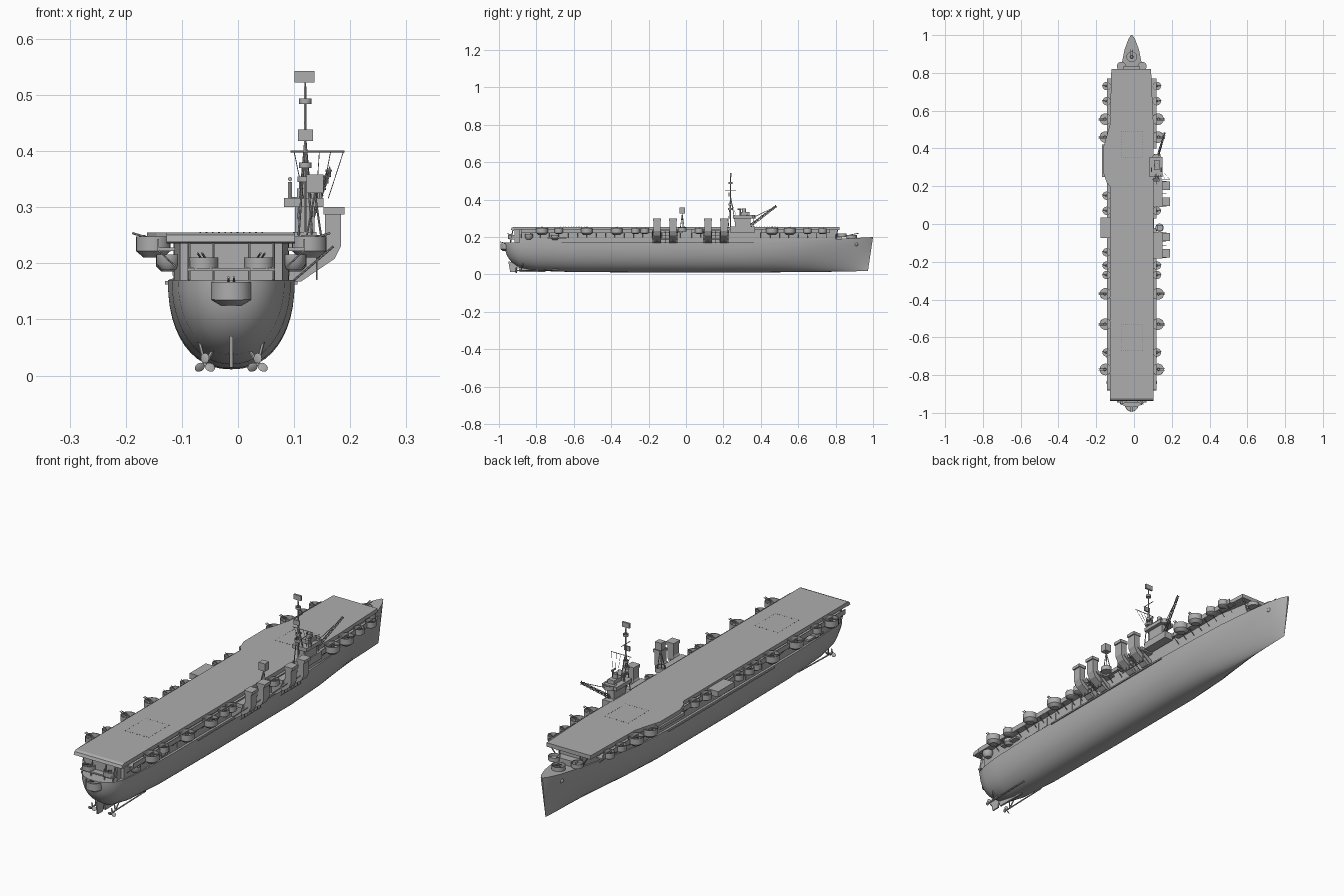
import bpy, bmesh, math
from mathutils import Vector

if "Cube" in bpy.data.objects:
    bpy.data.objects.remove(bpy.data.objects["Cube"])

XC = -0.012  # hull centreline


def material(name, value):
    m = bpy.data.materials.new(name)
    m.use_nodes = True
    m.diffuse_color = (value, value, value, 1)
    m.node_tree.nodes["Principled BSDF"].inputs["Base Color"].default_value = (value, value, value, 1)
    return m


GREY = material("ship_grey", 0.42)
DARK = material("dark_grey", 0.12)


def finish(name, bm, smooth=False, mat=GREY):
    bmesh.ops.recalc_face_normals(bm, faces=bm.faces)
    me = bpy.data.meshes.new(name)
    bm.to_mesh(me)
    bm.free()
    me.materials.append(mat)
    ob = bpy.data.objects.new(name, me)
    bpy.context.collection.objects.link(ob)
    if smooth:
        bpy.ops.object.select_all(action="DESELECT")
        ob.select_set(True)
        bpy.context.view_layer.objects.active = ob
        bpy.ops.object.shade_smooth_by_angle(angle=math.radians(40))
    return ob


def add_box(bm, x, y, z):
    vs = bmesh.ops.create_cube(bm, size=1)["verts"]
    for v in vs:
        v.co = [(r[0] + r[1]) / 2 + c * (r[1] - r[0]) for r, c in zip((x, y, z), v.co)]


def add_rod(bm, a, b, r, seg=6, r2=None):
    a, b = Vector(a), Vector(b)
    d = b - a
    vs = bmesh.ops.create_cone(bm, cap_ends=True, segments=seg, radius1=r,
                               radius2=r if r2 is None else r2, depth=d.length)["verts"]
    q = d.to_track_quat("Z", "Y")
    for v in vs:
        v.co = q @ v.co + (a + b) / 2


def box(name, x, y, z, mat=GREY):
    bm = bmesh.new()
    add_box(bm, x, y, z)
    return finish(name, bm, mat=mat)


def rods(name, pairs, r):
    bm = bmesh.new()
    for a, b in pairs:
        add_rod(bm, a, b, r)
    return finish(name, bm)


def prism(name, pts, place, lo, hi):
    """Extrude an outline; place(u, v, w) maps it to space."""
    bm = bmesh.new()
    ends = [[bm.verts.new(place(u, v, w)) for u, v in pts] for w in (lo, hi)]
    for e in ends:
        bm.faces.new(e)
    for i in range(len(pts)):
        j = (i + 1) % len(pts)
        bm.faces.new((ends[0][i], ends[0][j], ends[1][j], ends[1][i]))
    return finish(name, bm)


def loft(name, rings):
    bm = bmesh.new()
    rows = [[bm.verts.new(p) for p in ring] for ring in rings]
    for a, b in zip(rows, rows[1:]):
        for i in range(len(a)):
            j = (i + 1) % len(a)
            bm.faces.new((a[i], a[j], b[j], b[i]))
    bm.faces.new(rows[0])
    bm.faces.new(rows[-1])
    return finish(name, bm, True)


def tub(name, x, y, z, r, h, taper=0.0):
    """Open round gun tub with a floor and thin wall."""
    bm = bmesh.new()
    prof = [(0, z - taper), (r * (0.55 if taper else 1), z - taper), (r, z), (r, z + h),
            (r * 0.92, z + h), (r * 0.92, z + h * 0.3), (0, z + h * 0.3)]
    vs = [bm.verts.new((p[0], 0, p[1])) for p in prof]
    es = [bm.edges.new(e) for e in zip(vs, vs[1:])]
    bmesh.ops.spin(bm, geom=vs + es, axis=(0, 0, 1), cent=(0, 0, 0), steps=20, angle=math.tau)
    bmesh.ops.remove_doubles(bm, verts=bm.verts, dist=1e-5)
    bmesh.ops.translate(bm, verts=bm.verts, vec=(x, y, 0))
    return finish(name, bm, True)


def gun(name, x, y, z, aim, barrels=1, size=1.0):
    bm = bmesh.new()
    d = Vector(aim).normalized()
    side = d.cross(Vector((0, 0, 1))).normalized() * 0.005 * size
    p = Vector((x, y, z))
    add_rod(bm, p, p + Vector((0, 0, 0.014 * size)), 0.009 * size, 10, 0.006 * size)
    for k in range(barrels):
        o = p + Vector((0, 0, 0.015 * size)) + side * (2 * k - barrels + 1)
        add_rod(bm, o - d * 0.01 * size, o + d * 0.04 * size, 0.0022 * size)
    return finish(name, bm)


# Hull: y, half beam, keel height, fullness
stations = [(-.968, .025, .135, 2), (-.957, .053, .10, 2), (-.935, .078, .068, 2.1), (-.89, .095, .037, 2.1),
            (-.8, .106, .02, 2.1), (-.6, .113, .013, 2.2), (-.2, .113, .011, 2.25), (.3, .113, .011, 2.2),
            (.5, .104, .012, 2.0), (.65, .087, .013, 1.7), (.8, .06, .015, 1.4), (.9, .038, .017, 1.2),
            (.95, .018, .019, 1.1), (.97, .004, .02, 1.0)]


def sheer(y):
    return 0.17 + 0.03 * max(0, (y - 0.45) / 0.52)


rings = []
for y, w, zb, n in stations:
    zt, ring = sheer(y), []
    for i in range(25):
        t = math.pi * i / 24
        c, s = math.cos(t), math.sin(t)
        z = zt - (zt - zb) * abs(s) ** (2 / n)
        rake = 0.03 * max(0, (y - 0.6) / 0.37) * z / 0.2
        ring.append((XC + math.copysign(w * abs(c) ** (2 / n), c), y + rake, z))
    rings.append(ring)
loft("hull", rings)

# Hangar walls follow the hull plan below the flight deck
rings = []
for y, w, zb, n in stations[3:11]:
    w = min(w - 0.004, 0.103)
    rings.append([(XC + s * w, y, z) for s, z in ((-1, sheer(y) - .01), (1, sheer(y) - .01), (1, .237), (-1, .237))])
loft("hangar", rings)
box("stern_house", (XC - .078, XC + .078), (-.918, -.88), (.155, .237))

# Flight deck with rounded stern edge and port bulge
outline = [(-.127, -.92), (.102, -.92), (.102, .55), (.09, .82), (-.12, .82), (-.127, .53),
           (-.143, .47), (-.162, .41), (-.162, .27), (-.145, .22), (-.127, .2)]
prism("flight_deck", outline, lambda u, v, w: (u, v, w), .238, .255)
prism("stern_round_down", [(-.92, .255), (-.932, .25), (-.937, .238), (-.92, .235)],
      lambda u, v, w: (w, u, v), -.127, .102)

# Dashed lift outlines and deck seams
bm = bmesh.new()
for yc in (-.6, .42):
    for i in range(11):
        t = -.055 + .011 * i
        for x, y in ((XC + t, yc - .07), (XC + t, yc + .07), (XC - .055, yc + t * 1.27), (XC + .055, yc + t * 1.27)):
            add_box(bm, (x - .0015, x + .0015), (y - .0015, y + .0015), (.254, .2556))
finish("lift_markings", bm, mat=DARK)

# Catwalks with railings along both deck edges
for s, side in ((-1, "right"), (1, "left")):
    for lo, hi in ((-.88, -.02), (.03, .22), (.4, .77)):
        inner, outer = sorted((XC + s * .1, XC + s * .13))
        box(side + "_catwalk", (inner, outer), (lo, hi), (.222, .228))
        edge = XC + s * .13
        box(side + "_catwalk_wall", (edge - .0012, edge + .0012), (lo, hi), (.222, .243))
        n = int((hi - lo) / .05) + 1
        rods(side + "_catwalk_braces", [((XC + s * .1, lo + .05 * i, .195), (edge, lo + .05 * i, .223)) for i in range(n)], .0015)
box("right_bulge_catwalk", (-.17, -.12), (.25, .42), (.225, .238))

# Gun tubs down both sides
big = (.555, .46, -.37, -.53, -.77)
small = (.73, .65, .15, .07, -.15, -.22, -.27, -.68)
for s, side in ((-1, "right"), (1, "left")):
    for y in big:
        tub(side + "_large_tub", XC + s * .139, y, .222, .031, .026, .012)
        gun(side + "_twin_gun", XC + s * .142, y, .23, (s, 0, .3), 2, .9)
    for y in small:
        if s > 0 and -.16 < y < .16 and y != .07:
            continue
        tub(side + "_small_tub", XC + s * .133, y, .222, .022, .024, .006)
        gun(side + "_light_gun", XC + s * .135, y, .23, (s, .2, .5), 1, .6)
    # Low quarter sponsons
    tub(side + "_quarter_sponson", XC + s * .112, -.7, .195, .022, .016, .01)
    tub(side + "_stern_sponson", XC + s * .112, -.84, .2, .022, .016, .012)
    # Side strakes, hull plates and anchors
    x0, x1 = sorted((XC + s * .108, XC + s * .118))
    box(side + "_strake", (x0, x1), (-.42, .3), (.162, .168))
    box(side + "_boat_platform", (x0 - .008, x1 + .008), (-.74, -.64), (.192, .2))
    bm = bmesh.new()
    for i in range(8):
        a, b = sorted((XC + s * .1, XC + s * .105))
        add_box(bm, (a, b), (-.6 + .055 * i, -.57 + .055 * i), (.178, .215))
    finish(side + "_hangar_shutters", bm)
    bm = bmesh.new()
    bmesh.ops.create_uvsphere(bm, u_segments=10, v_segments=6, radius=.011)
    bmesh.ops.translate(bm, verts=bm.verts, vec=(XC + s * .03, .91, .162))
    finish(side + "_anchor", bm, True)
box("right_centre_gallery", (-.178, -.125), (-.075, .035), (.222, .246))

# Stern galleries and tub
tub("stern_tub", XC, -.957, .135, .036, .032, .01)
gun("stern_gun", XC, -.957, .15, (0, -1, .25), 2)
for s in (-1, 1):
    tub("stern_side_tub", XC + s * .05, -.925, .19, .026, .02)
    gun("stern_side_gun", XC + s * .05, -.925, .197, (s * .2, -1, .3), 2, .8)
box("stern_gallery", (XC - .078, XC + .078), (-.945, -.9), (.186, .192))
rods("stern_pillars", [((XC + x, -.94, .155 if abs(x) < .06 else .17), (XC + x, -.925, .24))
                       for x in (-.075, -.032, .032, .075)], .0025)

# Forecastle
tub("bow_tub", XC, .885, .19, .028, .022)
gun("bow_gun", XC, .885, .198, (0, 1, .2), 2)
box("bow_house", (XC - .045, XC + .045), (.77, .835), (.18, .215))
for s in (-1, 1):
    tub("bow_side_tub", XC + s * .055, .835, .2, .024, .018)
rods("bow_deck_pillars", [((XC + s * .05, .8, .18), (XC + s * x, .81, .24)) for s in (-1, 1) for x in (.05, .09)], .003)

# Funnels in two pairs on the left side
funnel = [(.09, .165), (.113, .168), (.172, .208), (.184, .232), (.184, .29), (.155, .29),
          (.155, .245), (.146, .23), (.09, .195)]
for yc in (-.112, .16):
    for y in (yc - .043, yc + .043):
        prism("funnel", funnel, lambda u, v, w: (u, w, v), y - .019, y + .019)
        box("funnel_cap", (.152, .19), (y - .022, y + .022), (.287, .3))
    box("funnel_platform", (.09, .15), (yc - .07, yc + .07), (.222, .238))
    bars = []
    for i in range(7):
        y = yc - .066 + .022 * i
        bars += [((.1, y, .17), (.17, y, .23)), ((.14, y, .17), (.14, y, .235))]
    for z in (.172, .19, .21):
        bars.append(((.14, yc - .07, z), (.14, yc + .07, z)))
    rods("funnel_lattice", bars, .0016)

# Radar mast between the funnels
tub("radar_platform", .135, -.02, .23, .022, .02)
legs = [((.135 + a, -.02 + b, .235), (.137, -.02, .325)) for a, b in ((-.015, -.012), (-.015, .012), (.015, 0))]
rods("radar_mast", legs, .0018)
box("aft_radar", (.122, .152), (-.034, -.006), (.325, .358))

# Island
box("island_base", (.098, .14), (.235, .37), (.225, .256))
box("island_tower", (.102, .136), (.262, .345), (.25, .305))
box("bridge", (.082, .152), (.25, .355), (.3, .316))
box("pilot_house", (.105, .135), (.285, .34), (.315, .333))
tub("bridge_wing", .12, .345, .3, .026, .018)
tub("director", .12, .31, .332, .011, .02)
for x in (.093, .145):
    rods("signal_lamp", [((x, .29, .31), (x, .29, .345)), ((x, .275, .35), (x, .298, .35))], .004)

# Main mast, yard, radars and rigging
mx, my = .12, .238
rods("mast", [((mx, my, .24), (mx, my, .515))], .0028)
rods("mast_legs", [((mx + a, my + b, .25), (mx, my, .42)) for a, b in ((-.015, .03), (.015, .03), (-.012, -.012), (.012, -.012))], .002)
rods("yard", [((.094, my, .399), (.19, my, .399)), ((mx, my - .03, .45), (mx, my + .03, .45))], .0016)
for z, r in ((.345, .014), (.37, .011), (.484, .011)):
    tub("mast_platform", mx, my, z, r, .01)
box("search_radar", (.107, .134), (my - .012, my - .006), (.418, .438))
box("top_radar", (.101, .136), (my - .004, my + .004), (.522, .543))
rods("radar_stem", [((mx, my, .51), (mx, my, .53))], .0018)
rods("rigging", [((x, my, .399), (x * .5 + .067, my + .03, .316)) for x in (.1, .145, .165, .188)], .0007)

# Lattice crane
a, b = Vector((.122, .345, .262)), Vector((.163, .483, .366))
offs = [Vector(o) * .006 for o in ((1, 0, 0), (-1, 0, 0), (0, -.5, 1), (0, .5, -1))]
bars = [(a + o, b + o * .5) for o in offs]
for i in range(9):
    p, q = a.lerp(b, i / 9), a.lerp(b, (i + 1) / 9)
    bars += [(p + offs[0], q + offs[2]), (p + offs[1], q + offs[3]), (p + offs[2], q + offs[1])]
bars += [(Vector((.13, .36, .235)), Vector((.13, .36, .305))), (Vector((.13, .36, .305)), b)]
rods("crane", bars, .0014)

# Propellers, shafts and rudder
for s in (-1, 1):
    px = XC + s * .047
    rods("shaft", [((px, -.915, .02), (px, -.68, .026)), ((px, -.885, .02), (XC + s * .03, -.87, .05)),
                   ((px, -.885, .02), (px + s * .01, -.87, .06))], .003)
    bm = bmesh.new()
    for k in range(3):
        t = math.tau * k / 3 + math.pi / 2
        vs = bmesh.ops.create_uvsphere(bm, u_segments=8, v_segments=6, radius=1)["verts"]
        for v in vs:
            u, n, w = v.co.x * .0075, v.co.y * .0015 + v.co.x * .004, v.co.z * .0095 + .0105
            v.co = (px + w * math.cos(t) - u * math.sin(t), -.908 + n, .02 + w * math.sin(t) + u * math.cos(t))
    finish("propeller", bm, True)
prism("rudder", [(-.95, .07), (-.94, .014), (-.905, .014), (-.895, .06)], lambda u, v, w: (w, u, v), XC - .003, XC + .003)
prism("skeg", [(-.9, .055), (-.89, .014), (-.75, .013), (-.75, .03)], lambda u, v, w: (w, u, v), XC - .004, XC + .004)
